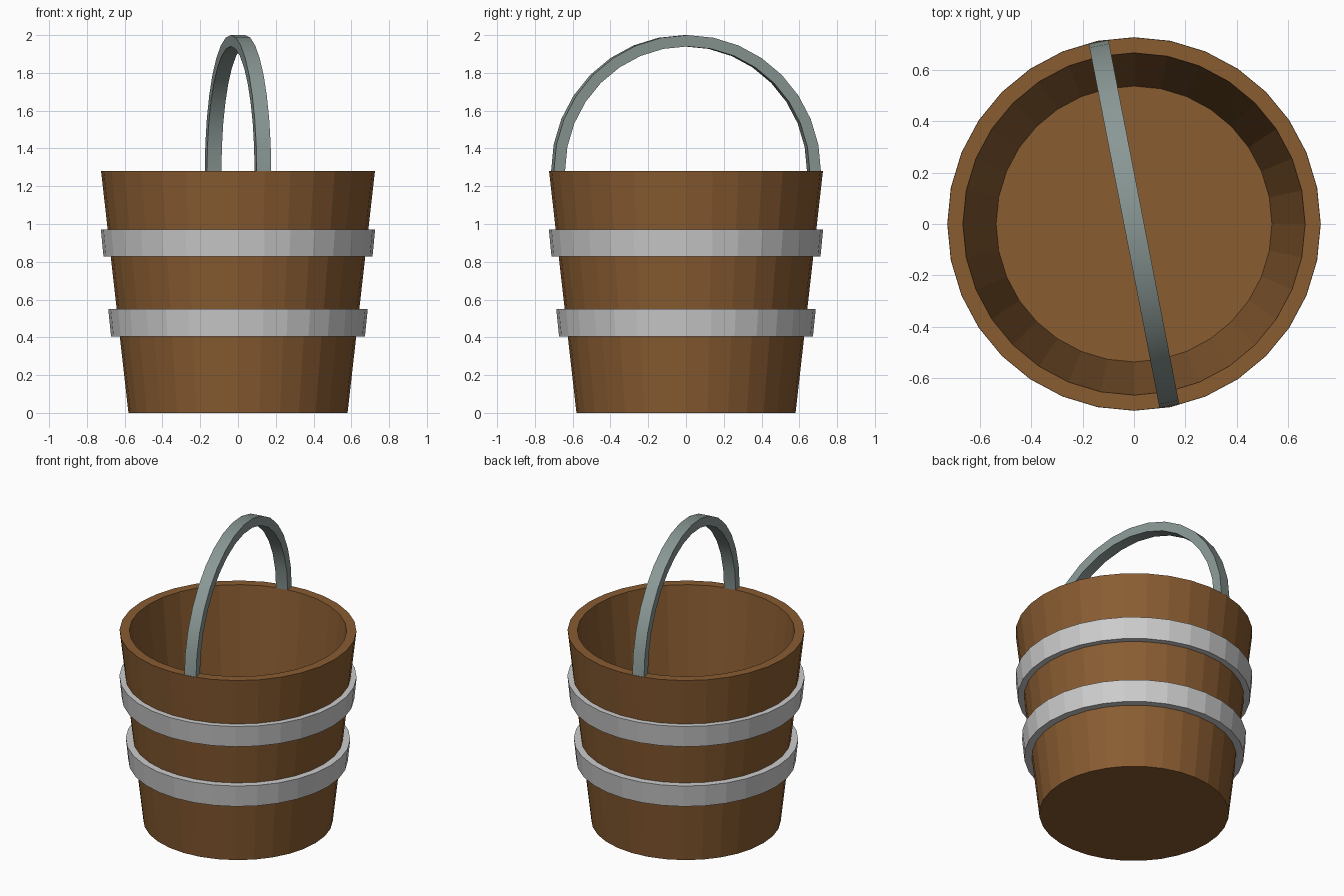
import bpy, bmesh, math

if "Cube" in bpy.data.objects:
    bpy.data.objects.remove(bpy.data.objects["Cube"])

SIDES = 32


def material(name, rgb):
    m = bpy.data.materials.new(name)
    m.diffuse_color = (*rgb, 1)
    m.use_nodes = True
    m.node_tree.nodes["Principled BSDF"].inputs["Base Color"].default_value = m.diffuse_color
    return m


def finish(bm, name, mat=None):
    bmesh.ops.recalc_face_normals(bm, faces=bm.faces)
    mesh = bpy.data.meshes.new(name)
    bm.to_mesh(mesh)
    bm.free()
    obj = bpy.data.objects.new(name, mesh)
    bpy.context.collection.objects.link(obj)
    if mat:
        mesh.materials.append(mat)
    return obj


def rings(bm, profile):
    """One ring of vertices per (radius, z) profile point."""
    step = 2 * math.pi / SIDES
    return [[bm.verts.new((r * math.cos(i * step), r * math.sin(i * step), z))
             for i in range(SIDES)] for r, z in profile]


def bridge(bm, a, b, closed=True):
    n = len(a)
    for i in range(n if closed else n - 1):
        j = (i + 1) % n
        bm.faces.new((a[i], a[j], b[j], b[i]))


wood = material("wood", (0.25, 0.107, 0.031))
iron = material("handle_metal", (0.25, 0.31, 0.295))

# Tapered hollow bucket with a closed floor
bm = bmesh.new()
loops = rings(bm, [(0.58, 0), (0.725, 1.28), (0.665, 1.28), (0.536, 0.05)])
for a, b in zip(loops, loops[1:]):
    bridge(bm, a, b)
bm.faces.new(loops[0])
bm.faces.new(loops[-1])
finish(bm, "bucket", wood)

# Two slightly flared hoops around the bucket
for name, z0, z1, r0, r1 in (("lower_hoop", 0.405, 0.55, 0.672, 0.687),
                             ("upper_hoop", 0.827, 0.97, 0.712, 0.726)):
    bm = bmesh.new()
    loops = rings(bm, [(r0, z0), (r1, z1), (r1 - 0.047, z1), (r0 - 0.047, z0)])
    for a, b in zip(loops, loops[1:] + loops[:1]):
        bridge(bm, a, b)
    finish(bm, name)

# Half-round flat handle standing on the rim, smooth along its length
bm = bmesh.new()
rails = []
for x, r in ((-0.039, 0.72), (0.039, 0.72), (0.039, 0.66), (-0.039, 0.66)):
    rails.append([bm.verts.new((x, r * math.cos(math.pi * i / 16),
                                1.28 + r * math.sin(math.pi * i / 16)))
                  for i in range(17)])
for a, b in zip(rails, rails[1:] + rails[:1]):
    bridge(bm, a, b, closed=False)
for end in (0, -1):
    bm.faces.new([rail[end] for rail in rails])
handle = finish(bm, "handle", iron)
handle.rotation_euler.z = math.radians(11)
bpy.context.view_layer.objects.active = handle
handle.select_set(True)
bpy.ops.object.shade_smooth_by_angle(angle=math.radians(30))
